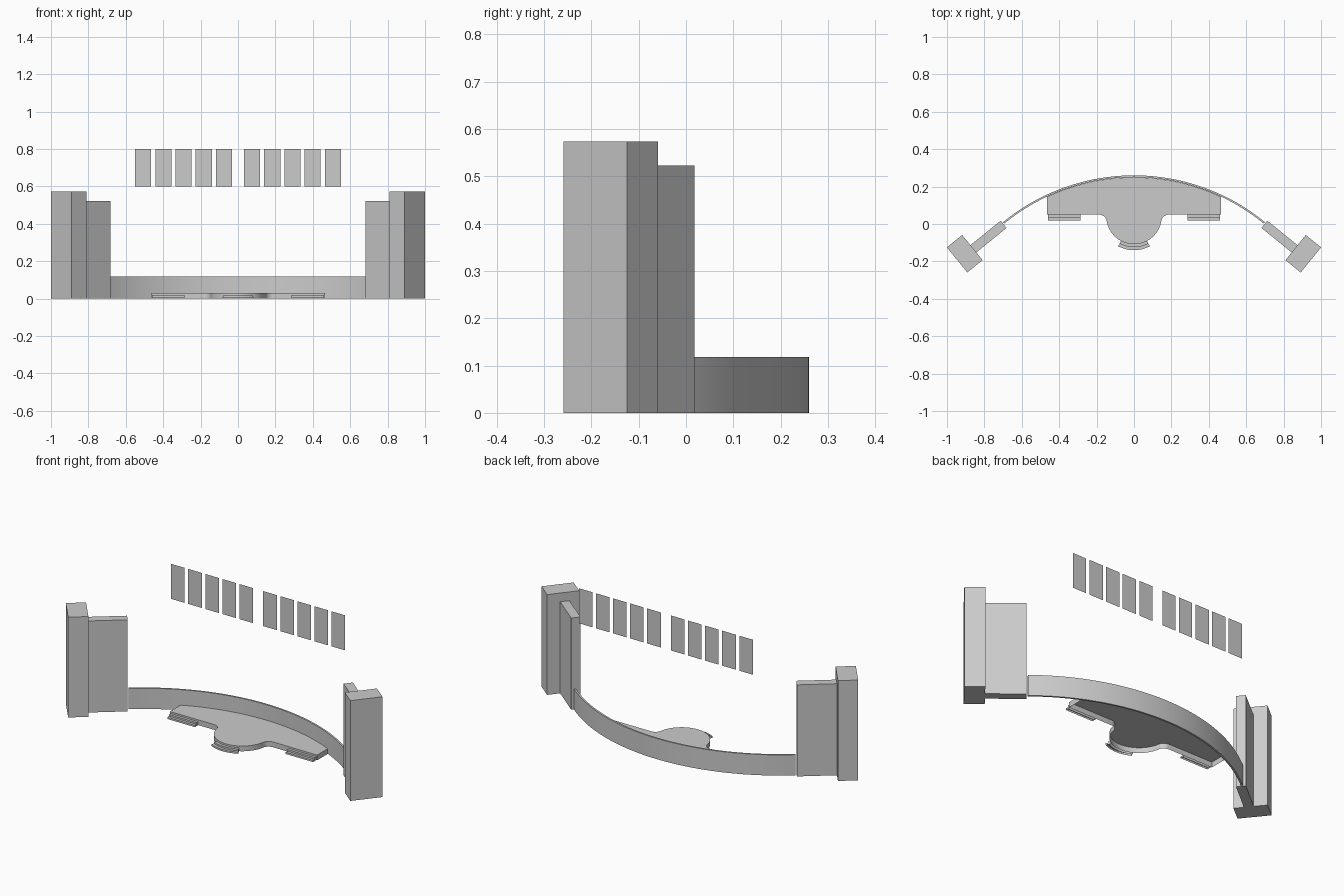
import bpy
import bmesh
from math import cos, sin, radians, asin, sqrt, degrees

if "Cube" in bpy.data.objects:
    bpy.data.objects.remove(bpy.data.objects["Cube"], do_unlink=True)

GREY = (0.6, 0.6, 0.6, 1.0)
mat = bpy.data.materials.new("plain grey")
mat.use_nodes = True
mat.diffuse_color = GREY
mat.node_tree.nodes["Principled BSDF"].inputs["Base Color"].default_value = GREY


def arc(cx, cy, r, a0, a1, n):
    """Points on an arc, angles in degrees."""
    steps = [radians(a0 + (a1 - a0) * i / n) for i in range(n + 1)]
    return [(cx + r * cos(a), cy + r * sin(a)) for a in steps]


def prism(name, outline, top, bottom_face=True, smooth=False):
    """Raise a counter-clockwise plan outline from the ground to a height."""
    bm = bmesh.new()
    low = [bm.verts.new((x, y, 0)) for x, y in outline]
    high = [bm.verts.new((x, y, top)) for x, y in outline]
    bm.faces.new(high)
    if bottom_face:
        bm.faces.new(low[::-1])
    n = len(outline)
    for i in range(n):
        j = (i + 1) % n
        bm.faces.new((low[i], low[j], high[j], high[i]))
    return finish(name, bm, smooth)


def finish(name, bm, smooth=False):
    mesh = bpy.data.meshes.new(name)
    bm.to_mesh(mesh)
    bm.free()
    mesh.materials.append(mat)
    obj = bpy.data.objects.new(name, mesh)
    bpy.context.collection.objects.link(obj)
    if smooth:
        bpy.ops.object.select_all(action="DESELECT")
        obj.select_set(True)
        bpy.context.view_layer.objects.active = obj
        bpy.ops.object.shade_smooth_by_angle(angle=radians(30))
    return obj


def rectangle(x0, x1, y0, y1):
    return [(x0, y0), (x1, y0), (x1, y1), (x0, y1)]


# Curved low back wall
R, CY = 1.105, -0.845
half = degrees(asin(0.70 / R))
outer = arc(0, CY, R, 90 - half, 90 + half, 64)
inner = arc(0, CY, R - 0.01, 90 + half, 90 - half, 64)
prism("back_wall", outer + inner, 0.118, smooth=True)

# Angled side panels and end pillars, following the wall's end direction
TURN = radians(-39)


def turned_box(name, side, cx, cy, length, width, height):
    pts = []
    for u, v in rectangle(-length / 2, length / 2, -width / 2, width / 2):
        x = cx + u * cos(TURN) - v * sin(TURN)
        y = cy + u * sin(TURN) + v * cos(TURN)
        pts.append((side * x, y))
    prism(name, pts if side > 0 else pts[::-1], height)


for label, side in (("left", 1), ("right", -1)):
    turned_box(label + "_panel", side, 0.779, -0.068, 0.21, 0.05, 0.523)
    turned_box(label + "_pillar", side, 0.905, -0.159, 0.105, 0.173, 0.573)

# Stage deck with a round thrust, hollow underneath
W, FRONT, DECK = 0.465, 0.05, 0.03
TC, TR, FR = 0.04, 0.148, 0.04
fy = FRONT - FR
fx = sqrt((TR + FR) ** 2 - (TC - fy) ** 2)
tilt = degrees(asin((TC - fy) / (TR + FR)))
RB = R - 0.011
span = degrees(asin(W / RB))
outline = [(W, FRONT)]
outline += arc(0, CY, RB, 90 - span, 90 + span, 40)
outline += [(-W, FRONT)]
outline += arc(-fx, fy, FR, 90, tilt, 8)
outline += arc(0, TC, TR, 180 + tilt, 360 - tilt, 32)[1:]
outline += arc(fx, fy, FR, 180 - tilt, 90, 8)[1:]
prism("stage_deck", outline, DECK, bottom_face=False, smooth=True)

# Two-level steps at the sides and round the thrust
for level in (1, 2):
    top = DECK * (3 - level) / 3
    y1 = FRONT - 0.015 * (level - 1)
    for label, x0, x1 in (("left", 0.287, 0.46), ("right", -0.46, -0.287)):
        prism(f"{label}_step_{level}", rectangle(x0, x1, y1 - 0.015, y1),
              top, bottom_face=False)
    r0 = TR + 0.016 * (level - 1)
    band = arc(0, TC, r0 + 0.016, 242, 298, 16) + arc(0, TC, r0, 298, 242, 16)
    prism(f"thrust_step_{level}", band, top, bottom_face=False, smooth=True)

# Two rows of thin hanging screens
for side, label in ((1, "left"), (-1, "right")):
    for i in range(5):
        x0 = 0.032 + 0.108 * i
        xs = sorted((side * x0, side * (x0 + 0.086)))
        bm = bmesh.new()
        corners = rectangle(xs[0], xs[1], 0.6, 0.8)
        bm.faces.new([bm.verts.new((x, 0.182, z)) for x, z in corners])
        finish(f"{label}_screen_{i + 1}", bm)
